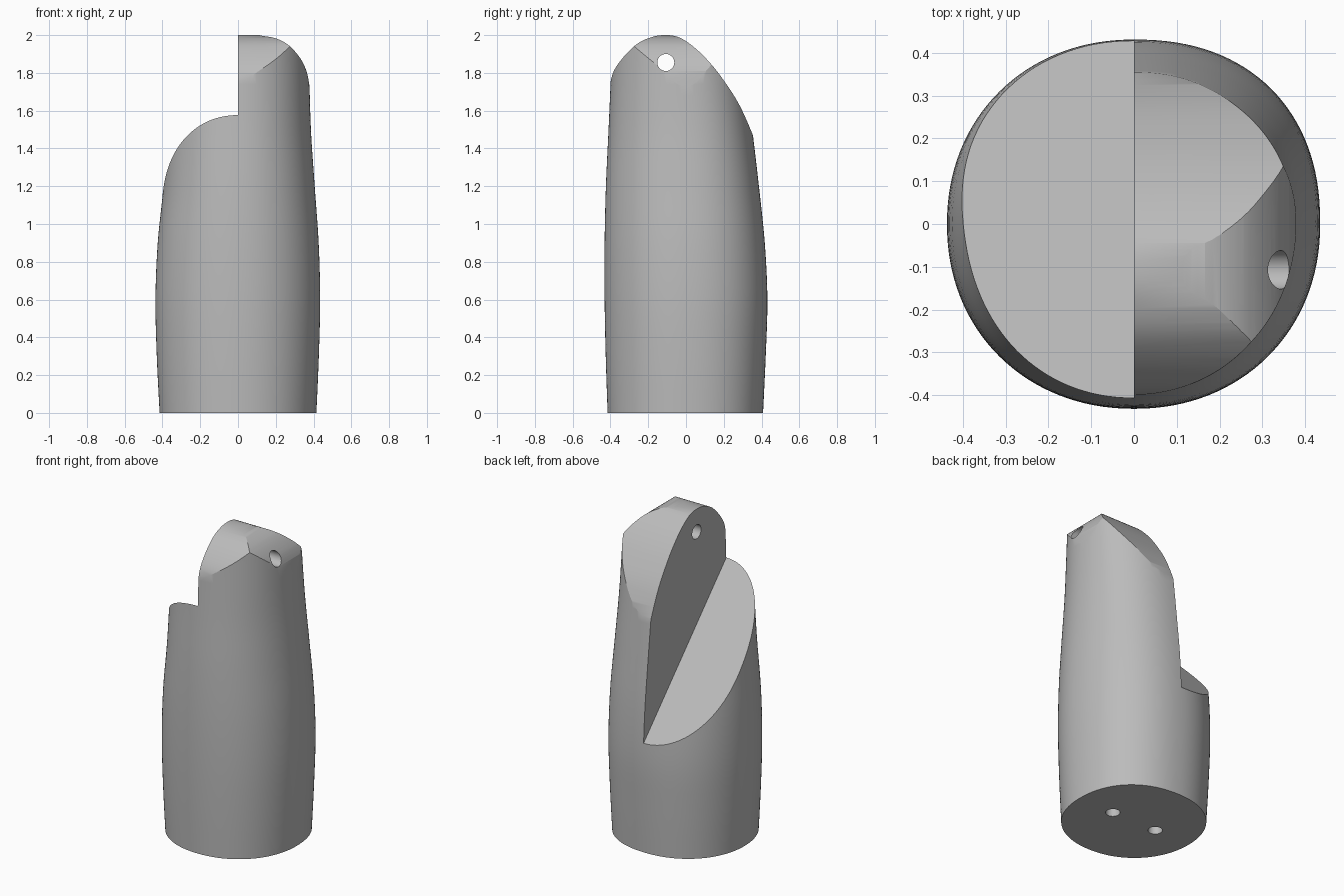
import bpy, bmesh, math

old = bpy.data.objects.get("Cube")
if old:
    bpy.data.objects.remove(old, do_unlink=True)

grey = bpy.data.materials.new("plain grey")
grey.use_nodes = True
grey.diffuse_color = (0.5, 0.5, 0.5, 1)
grey.node_tree.nodes["Principled BSDF"].inputs["Base Color"].default_value = (0.5, 0.5, 0.5, 1)


def smooth_points(pts, steps):
    """Smooth curve through points of any dimension."""
    out = []
    for i in range(len(pts) - 1):
        p0, p1 = pts[max(i - 1, 0)], pts[i]
        p2, p3 = pts[i + 1], pts[min(i + 2, len(pts) - 1)]
        for k in range(steps):
            t = k / steps
            out.append(tuple(
                0.5 * (2 * b + (c - a) * t + (2 * a - 5 * b + 4 * c - d) * t * t
                       + (3 * b - a - 3 * c + d) * t ** 3)
                for a, b, c, d in zip(p0, p1, p2, p3)))
    out.append(pts[-1])
    return out


def to_object(name, bm):
    bmesh.ops.recalc_face_normals(bm, faces=bm.faces)
    mesh = bpy.data.meshes.new(name)
    bm.to_mesh(mesh)
    bm.free()
    mesh.materials.append(grey)
    obj = bpy.data.objects.new(name, mesh)
    bpy.context.collection.objects.link(obj)
    return obj


def loft(name, rings):
    bm = bmesh.new()
    rows = [[bm.verts.new(p) for p in ring] for ring in rings]
    n = len(rows[0])
    for low, high in zip(rows, rows[1:]):
        for i in range(n):
            j = (i + 1) % n
            bm.faces.new((low[i], low[j], high[j], high[i]))
    bm.faces.new(rows[0])
    bm.faces.new(rows[-1])
    return to_object(name, bm)


def prism(name, outline, axis, start, end):
    """Extrude a (side, height) outline along x or y."""
    def place(d):
        return [(d, s, z) if axis == "x" else (s, d, z) for s, z in outline]
    return loft(name, [place(start), place(end)])


def rod(name, radius, place):
    """Round cutter whose two end circles are given by place(end, u, v)."""
    circle = [(radius * math.cos(a), radius * math.sin(a))
              for a in (math.tau * i / 48 for i in range(48))]
    return loft(name, [[place(end, u, v) for u, v in circle] for end in (0, 1)])


def cut(obj, cutter, operation):
    cutter.hide_render = True
    mod = obj.modifiers.new(cutter.name, "BOOLEAN")
    mod.operation, mod.object, mod.solver = operation, cutter, "EXACT"
    bpy.context.view_layer.objects.active = obj
    bpy.ops.object.modifier_apply(modifier=mod.name)
    bpy.data.objects.remove(cutter, do_unlink=True)


# Barrel: height, then reach to -x, +x, front and back
sections = [
    (0.0, 0.415, 0.415, 0.415, 0.408),
    (0.3, 0.43, 0.428, 0.425, 0.422),
    (0.6, 0.437, 0.435, 0.431, 0.431),
    (0.9, 0.425, 0.427, 0.431, 0.417),
    (1.2, 0.395, 0.406, 0.424, 0.386),
    (1.5, 0.38, 0.386, 0.41, 0.351),
    (1.8, 0.375, 0.377, 0.397, 0.315),
    (2.1, 0.37, 0.37, 0.385, 0.28),
]


def section(z, left, right, front, back, count=128):
    ring = []
    for i in range(count):
        a = math.tau * i / count
        c, s = math.cos(a), math.sin(a)
        e = 2 / (2.25 if c > 0 and s > 0 else 2.1)
        x = math.copysign(abs(c) ** e, c) * (right if c > 0 else left)
        y = math.copysign(abs(s) ** e, s) * (back if s > 0 else front)
        ring.append((x, y, z))
    return ring


body = loft("stepped_barrel", [section(*s) for s in smooth_points(sections, 5)])

# Rounded crown seen from the side
crown = smooth_points([(-0.43, 1.5), (-0.412, 1.62), (-0.4, 1.75), (-0.365, 1.84),
                       (-0.27, 1.945), (-0.18, 1.99), (-0.1, 2.0), (-0.03, 1.985),
                       (0.05, 1.93), (0.13, 1.85), (0.2, 1.76), (0.28, 1.635),
                       (0.35, 1.48), (0.39, 1.36)], 5)
outline = [(-0.6, -0.2), (-0.6, 1.5)] + crown + [(0.6, 1.36), (0.6, -0.2)]
cut(body, prism("crown_cutter", outline, "x", -1, 1), "INTERSECT")

# Rounded shoulder seen from the front
shoulder = smooth_points([(0.09, 2.01), (0.12, 1.998), (0.2, 1.983), (0.27, 1.945),
                          (0.33, 1.877), (0.362, 1.81), (0.377, 1.74), (0.395, 1.62)], 5)
outline = [(-0.6, -0.2), (-0.6, 2.01)] + shoulder + [(0.6, 1.62), (0.6, -0.2)]
cut(body, prism("shoulder_cutter", outline, "y", -1, 1), "INTERSECT")

# Sloping step on one half
slope = -1.04
outline = [(-0.8, 1.58 + slope * -0.39), (0.8, 1.58 + slope * 1.21), (0.8, 3), (-0.8, 3)]
cut(body, prism("step_cutter", outline, "x", -1, 0), "DIFFERENCE")

# Cross hole through the tall half
cut(body, rod("cross_hole", 0.045,
              lambda end, u, v: (end - 0.3, u - 0.107, v + 1.855)), "DIFFERENCE")

# Two blind pin holes in the base
for side in (-1, 1):
    cut(body, rod("pin_hole", 0.042,
                  lambda end, u, v: (u + side * 0.16, v, end * 0.5 - 0.1)), "DIFFERENCE")

bpy.ops.object.select_all(action="DESELECT")
body.select_set(True)
bpy.context.view_layer.objects.active = body
bpy.ops.object.shade_smooth_by_angle(angle=math.radians(22))
